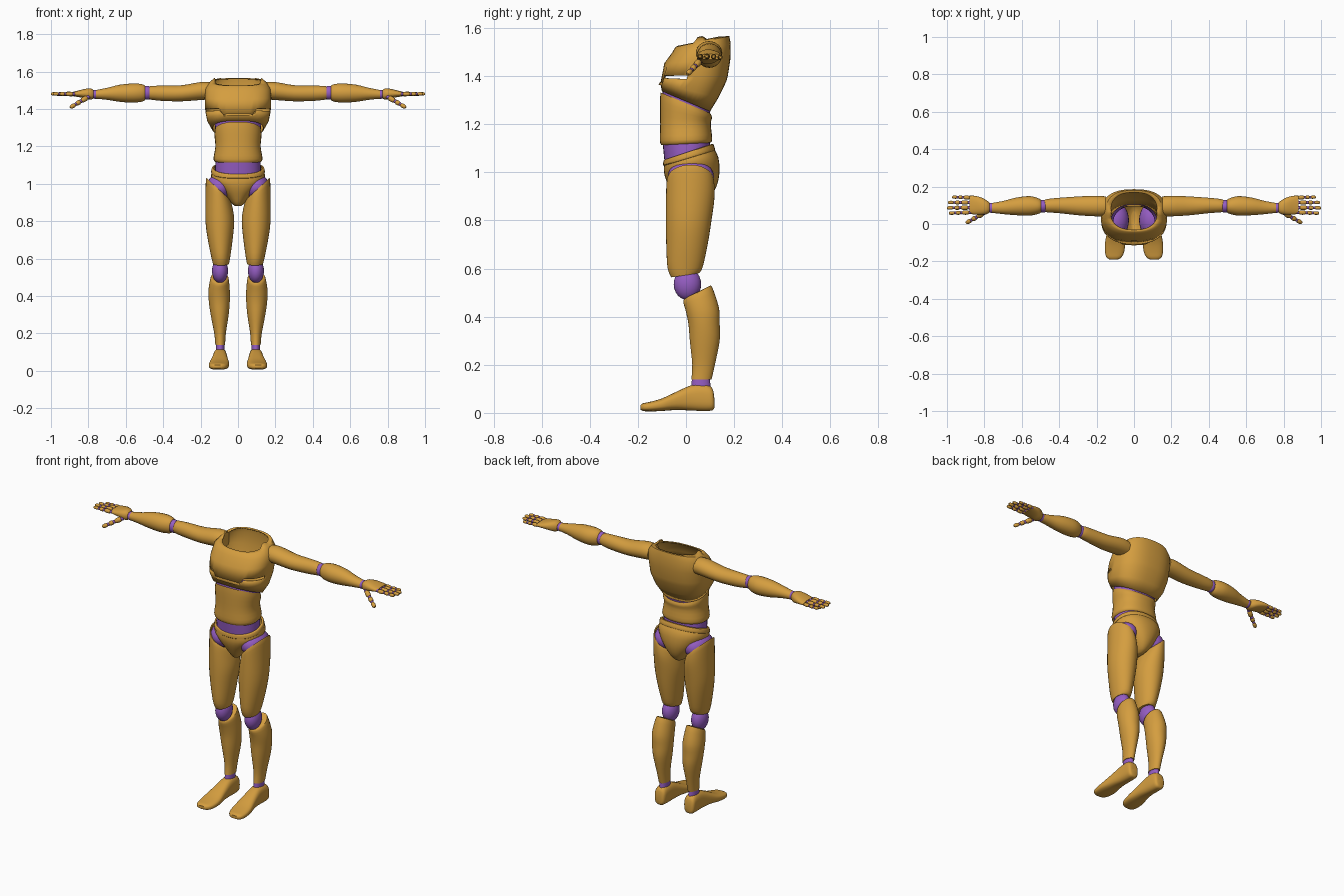
import bpy, bmesh, math
from mathutils import Vector


def material(name, rgb):
    m = bpy.data.materials.new(name)
    m.diffuse_color = (*rgb, 1)
    return m


TAN = material("ochre shell", (0.66, 0.34, 0.05))
JOINT = material("purple joint", (0.30, 0.11, 0.54))


def finish(name, bm, mat, mirror=False):
    bmesh.ops.recalc_face_normals(bm, faces=bm.faces)
    me = bpy.data.meshes.new(name)
    bm.to_mesh(me)
    bm.free()
    me.materials.append(mat)
    ob = bpy.data.objects.new(name, me)
    bpy.context.collection.objects.link(ob)
    if mirror:
        ob.modifiers.new("mirror", "MIRROR").use_clip = False
    return ob


def blend(a, b, c, d, t):
    """Catmull-Rom interpolation"""
    return 0.5 * (2 * b + (c - a) * t + (2 * a - 5 * b + 4 * c - d) * t * t
                  + (3 * b - a - 3 * c + d) * t ** 3)


def loft(rings, n=32, power=1.0, sub=3, caps=(False, False)):
    """Skin of rings; each ring is (centre, u radius vector, v radius vector)"""
    rings = [[Vector(v) for v in r] for r in rings]
    fine = []
    for i in range(len(rings) - 1):
        a, d = rings[max(i - 1, 0)], rings[min(i + 2, len(rings) - 1)]
        for s in range(sub):
            fine.append([blend(a[k], rings[i][k], rings[i + 1][k], d[k], s / sub)
                         for k in range(3)])
    fine.append(rings[-1])
    bm = bmesh.new()
    rows = []
    for c, u, v in fine:
        row = []
        for j in range(n):
            t = 2 * math.pi * j / n
            co, si = math.cos(t), math.sin(t)
            row.append(bm.verts.new(c + u * math.copysign(abs(co) ** power, co)
                                    + v * math.copysign(abs(si) ** power, si)))
        rows.append(row)
    for r0, r1 in zip(rows, rows[1:]):
        for j in range(n):
            k = (j + 1) % n
            bm.faces.new((r0[j], r0[k], r1[k], r1[j]))
    for use, row in zip(caps, (rows[0], rows[-1])):
        if use:
            bm.faces.new(row)
    return bm, rows


def upright(x, y, z, rx, ry, sx=0.0, sy=0.0):
    """Ring around the z axis, tilted by slopes sx and sy"""
    return ((x, y, z), (rx, 0, sx * rx), (0, ry, sy * ry))


def sideways(x, y, z, ry, rz):
    return ((x, y, z), (0, ry, 0), (0, 0, rz))


def ball(name, centre, radii, mirror=True, seg=24):
    bm = bmesh.new()
    bmesh.ops.create_uvsphere(bm, u_segments=seg, v_segments=seg // 2, radius=1)
    for v in bm.verts:
        v.co = Vector(centre) + Vector([a * b for a, b in zip(v.co, radii)])
    return finish(name, bm, JOINT, mirror)


def column(name, mat, specs, mirror=False, caps=(False, False), power=1.0):
    bm, _ = loft([upright(*s) for s in specs], caps=caps, power=power)
    return finish(name, bm, mat, mirror)


# Chest shell, open at the neck, with a stepped slit across the front
chest_rings = [(0, 0, 1.295, .138, .10, 0, -.42), (0, .014, 1.34, .165, .121, 0, -.25),
               (0, .03, 1.385, .174, .138, 0, -.05), (0, .034, 1.402, .176, .140),
               (0, .047, 1.46, .178, .137, 0, .05), (0, .064, 1.515, .173, .122, 0, .15),
               (0, .068, 1.543, .150, .112, 0, .2), (0, .068, 1.546, .125, .100, 0, .2)]
bm, rows = loft([upright(*r) for r in chest_rings], n=48, power=.8, sub=1)
slit = []
for row in rows[2:4]:
    for v in row:
        if abs(v.co.x) < .085 and v.co.y < 0:
            v.co.z -= .03
low, high = set(rows[2]), set(rows[3])
for f in bm.faces:
    vs = set(f.verts)
    if vs & low and vs & high and f.calc_center_median().y < .01:
        slit.append(f)
bmesh.ops.delete(bm, geom=slit, context="FACES_ONLY")
for v in rows[-1]:  # raised broken corners of the neck rim
    if abs(v.co.x) > .085 and v.co.y > .04:
        v.co.z += .02 if abs(v.co.y - .12) > .035 else .004
chest = finish("chest_shell", bm, TAN)
thick = chest.modifiers.new("thickness", "SOLIDIFY")
thick.thickness = .006

# Belly and its joints
column("upper_waist_joint", JOINT, [(0, 0, 1.23, .112, .096, 0, -.3),
                                    (0, 0, 1.28, .120, .098, 0, -.42),
                                    (0, .008, 1.325, .125, .100, 0, -.42)], power=.9)
column("belly", TAN, [(0, 0, 1.118, .122, .102, 0, .05), (0, 0, 1.135, .131, .109, 0, .03),
                      (0, -.002, 1.20, .121, .105), (0, 0, 1.26, .126, .108, 0, -.3),
                      (0, -.002, 1.288, .122, .104, 0, -.42)], power=.88)
column("lower_waist_joint", JOINT, [(0, .006, 1.04, .122, .092, 0, .3),
                                    (0, .004, 1.09, .122, .096, 0, .2),
                                    (0, 0, 1.135, .118, .098)], power=.9)

# Pelvis with a belt and hip joints
column("pelvis", TAN, [(0, .01, 1.075, .136, .100, 0, .33), (0, .021, 1.035, .143, .113, 0, .25),
                       (0, .027, .985, .112, .112, 0, .1), (0, .028, .935, .068, .096),
                       (0, .025, .895, .034, .070), (0, .02, .88, .014, .045)],
       caps=(False, True), power=.9)
column("belt", TAN, [(0, .008, 1.084, .130, .096, 0, .33), (0, .010, 1.083, .140, .103, 0, .33),
                     (0, .013, 1.062, .144, .108, 0, .3), (0, .014, 1.058, .137, .102, 0, .3)],
       power=.9)
ball("hip_joint", (.098, .02, .982), (.071, .096, .07))

# Legs
column("thigh", TAN, [(.105, .018, .972, .058, .090, .9), (.105, .018, .965, .066, .098, .9),
                      (.101, .018, .90, .073, .101, .45), (.097, .011, .80, .077, .095),
                      (.095, .004, .70, .066, .086), (.092, -.004, .605, .050, .073),
                      (.091, -.004, .572, .043, .058, 0, .15)], True, (False, True))
ball("knee_joint", (.096, .006, .535), (.043, .057, .066))
column("shin", TAN, [(.098, .048, .502, .040, .050, 0, .5), (.099, .049, .492, .049, .060, 0, .5),
                     (.101, .068, .43, .057, .069, 0, .1), (.100, .075, .37, .056, .065),
                     (.098, .078, .30, .048, .062), (.096, .073, .20, .031, .047),
                     (.095, .064, .138, .026, .042)], True, (True, True))
column("ankle_joint", JOINT, [(.095, .062, .10, .024, .041), (.095, .062, .145, .022, .037)], True)

# Feet, lofted from heel to toe as (y, x, half width, bottom, top)
foot = [(.118, .097, .020, .022, .060), (.108, .097, .033, .010, .105),
        (.07, .096, .036, .008, .119), (.02, .096, .038, .010, .114),
        (-.04, .098, .045, .012, .088), (-.10, .101, .054, .008, .060),
        (-.15, .104, .051, .006, .046), (-.178, .107, .040, .008, .040),
        (-.19, .108, .022, .014, .032)]
bm, _ = loft([((x, y, (b + t) / 2), (w, 0, 0), (0, 0, (t - b) / 2)) for y, x, w, b, t in foot],
             power=.75, caps=(True, True))
finish("foot", bm, TAN, True)


# Arms
def limb(name, mat, specs, power=1.0):
    bm, _ = loft([sideways(*s) for s in specs], n=24, power=power, caps=(True, True))
    finish(name, bm, mat, True)


limb("upper_arm", TAN, [(.15, .095, 1.497, .052, .046), (.20, .096, 1.496, .055, .048),
                        (.30, .097, 1.484, .050, .043), (.40, .099, 1.484, .041, .041),
                        (.46, .098, 1.486, .036, .037), (.482, .097, 1.486, .030, .032)])
ball("elbow_joint", (.488, .095, 1.487), (.036, .034, .037))
limb("forearm", TAN, [(.496, .095, 1.486, .033, .038), (.515, .096, 1.486, .043, .047),
                      (.56, .097, 1.485, .052, .051), (.63, .094, 1.484, .047, .046),
                      (.70, .088, 1.481, .035, .032), (.762, .086, 1.478, .026, .023)])
limb("wrist_joint", JOINT, [(.752, .086, 1.478, .024, .021), (.762, .086, 1.478, .027, .024),
                            (.775, .087, 1.478, .025, .022)])
limb("palm", TAN, [(.772, .088, 1.479, .026, .022), (.79, .090, 1.480, .038, .030),
                   (.82, .096, 1.482, .047, .025), (.855, .101, 1.481, .050, .017),
                   (.880, .103, 1.480, .048, .012)], power=.85)


# Fingers: three shells each with small ball joints between
def finger(name, start, end, r):
    a, b = Vector(start), Vector(end)
    d = (b - a).normalized()
    side = d.cross(Vector((0, 0, 1))).normalized()
    up = side.cross(d)
    for i, (t0, t1) in enumerate(((.08, .40), (.46, .68), (.74, 1.0))):
        p, q = a.lerp(b, t0), a.lerp(b, t1)
        s = r * (1 - .1 * i)
        bm, _ = loft([(p.lerp(q, t), side * s * k, up * s * k)
                      for t, k in ((0, .7), (.2, 1), (.75, .95), (1, .5))],
                     n=10, sub=2, caps=(True, True))
        finish(f"{name}_segment_{i + 1}", bm, TAN, True)
        ball(f"{name}_joint_{i + 1}", a.lerp(b, (.03, .43, .71)[i]), (s * .85,) * 3, seg=10)


finger("index_finger", (.874, .062, 1.480), (.99, .058, 1.481), .0115)
finger("middle_finger", (.878, .088, 1.481), (1.0, .086, 1.481), .012)
finger("ring_finger", (.878, .115, 1.480), (.995, .115, 1.480), .0115)
finger("little_finger", (.872, .141, 1.478), (.972, .144, 1.477), .0105)
finger("thumb", (.80, .060, 1.465), (.897, .006, 1.408), .014)

# Smooth shading with sharp edges kept
for ob in bpy.context.scene.objects:
    ob.select_set(True)
    bpy.context.view_layer.objects.active = ob
bpy.ops.object.shade_smooth_by_angle(angle=math.radians(40))
